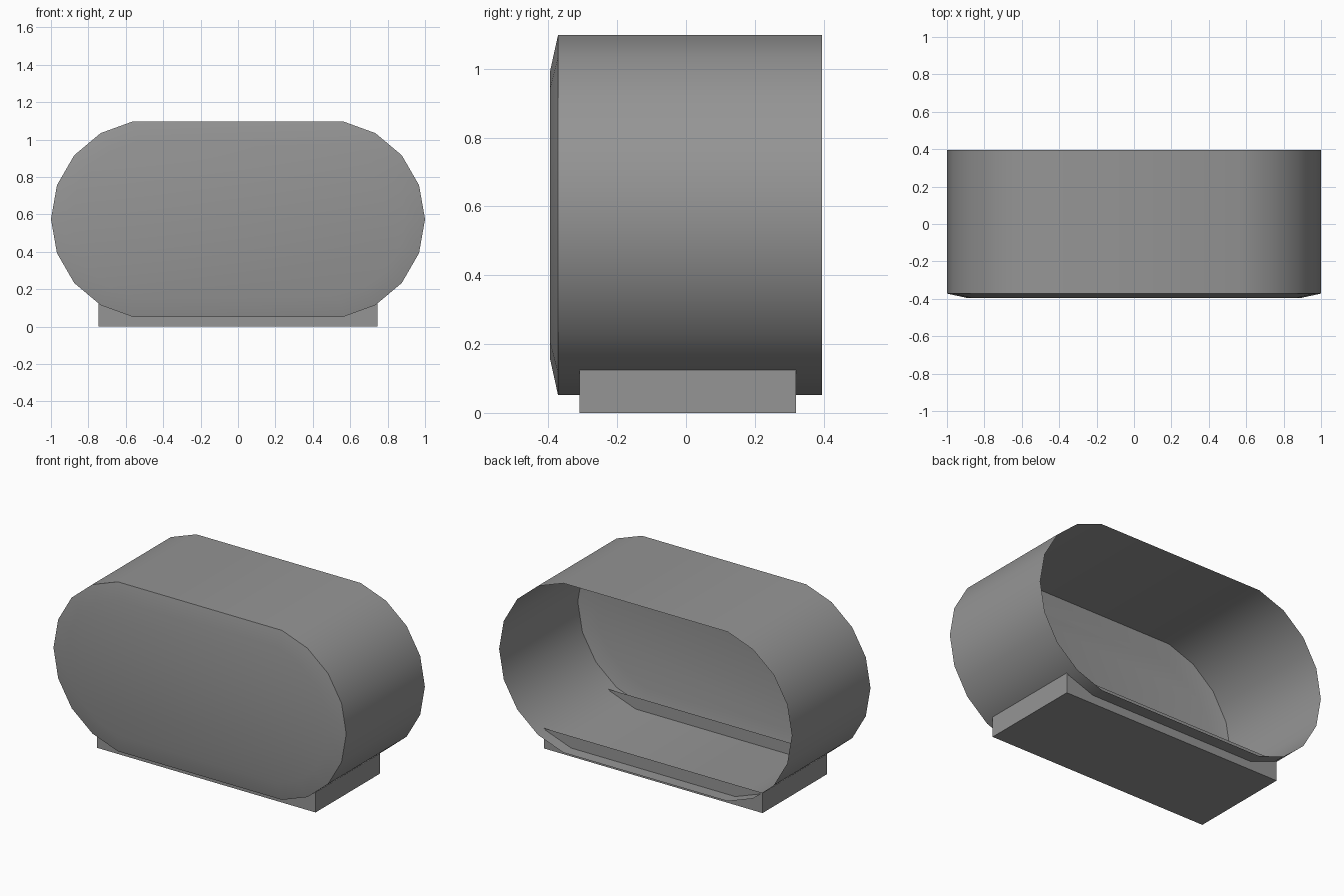
import bpy, bmesh
from math import cos, sin, radians

cube = bpy.data.objects.get("Cube")
if cube:
    bpy.data.objects.remove(cube, do_unlink=True)

# Single grey material
grey = bpy.data.materials.new("mid_grey")
grey.use_nodes = True
colour = (0.3, 0.3, 0.3, 1)
grey.diffuse_color = colour
grey.node_tree.nodes["Principled BSDF"].inputs["Base Color"].default_value = colour

CENTRE_X, CENTRE_Z = 0.469, 0.575


def make_object(name, bm):
    bmesh.ops.recalc_face_normals(bm, faces=bm.faces)
    mesh = bpy.data.meshes.new(name)
    bm.to_mesh(mesh)
    bm.free()
    mesh.materials.append(grey)
    obj = bpy.data.objects.new(name, mesh)
    bpy.context.collection.objects.link(obj)
    return obj


def capsule_ring(bm, radius, y):
    """Stadium outline with nine points on each rounded end."""
    ring = []
    for side in (1, -1):
        for step in range(-4, 5):
            a = radians(20 * step)
            ring.append(bm.verts.new((side * (CENTRE_X + radius * cos(a)), y,
                                      CENTRE_Z + side * radius * sin(a))))
    return ring


# Housing: open-backed tube with a shallow chamfered front panel
bm = bmesh.new()
rings = [capsule_ring(bm, r, y) for r, y in ((0.531, 0.395), (0.531, -0.372), (0.425, -0.395))]
for a, b in zip(rings, rings[1:]):
    for i in range(len(a)):
        j = (i + 1) % len(a)
        bm.faces.new((a[i], a[j], b[j], b[i]))
bm.faces.new(rings[-1])
housing = make_object("housing", bm)
bpy.ops.object.select_all(action="DESELECT")
housing.select_set(True)
bpy.context.view_layer.objects.active = housing
bpy.ops.object.shade_smooth_by_angle(angle=radians(30))

# Base: thin-walled tray, open at the top, that the housing rests in
bm = bmesh.new()
bmesh.ops.create_cube(bm, size=1)
for v in bm.verts:
    v.co = (v.co.x * 1.494, v.co.y * 0.63 + 0.005, (v.co.z + 0.5) * 0.125)
top = [f for f in bm.faces if f.calc_center_median().z > 0.12]
bmesh.ops.delete(bm, geom=top, context="FACES_ONLY")
make_object("base_tray", bm)
